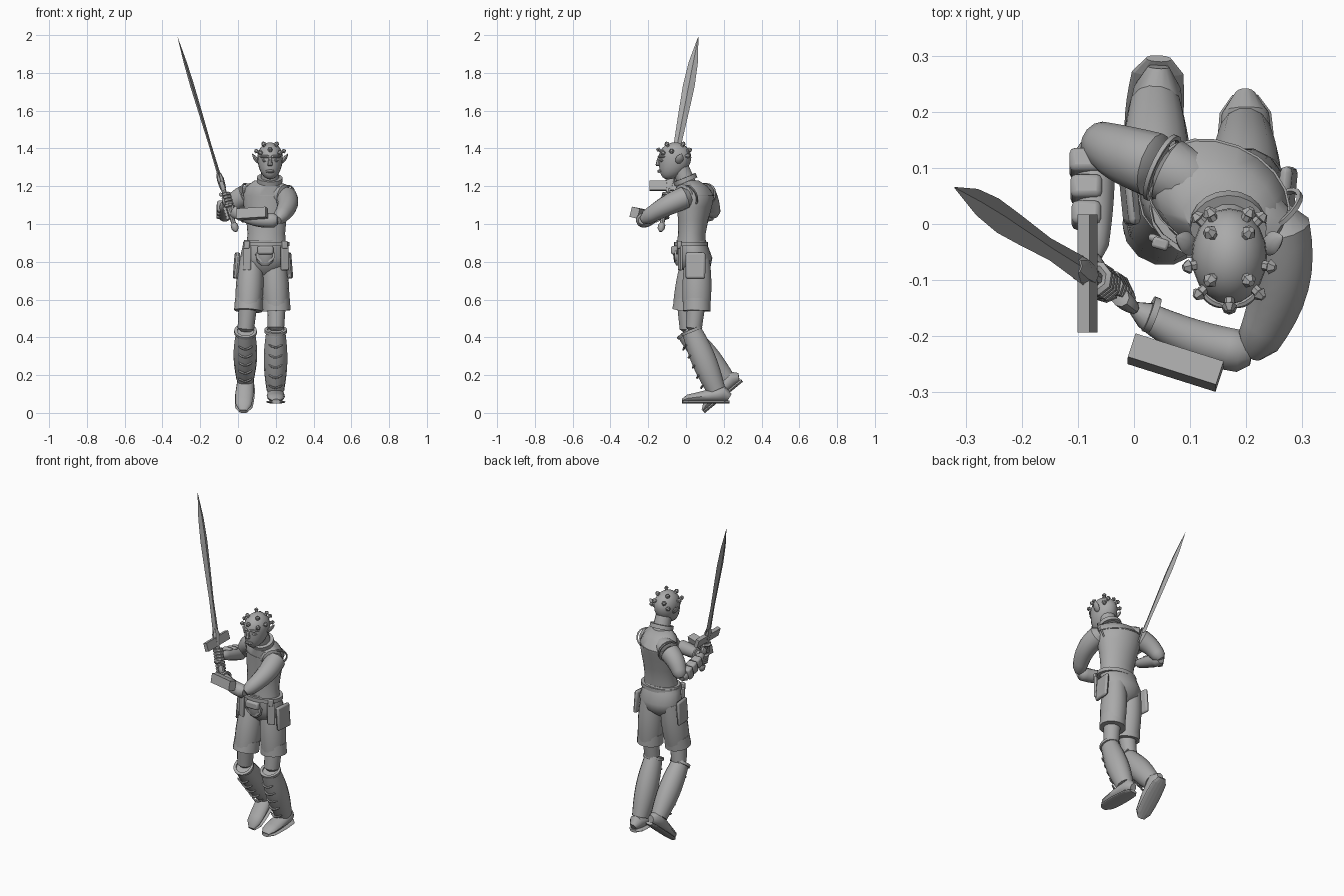
import bpy, bmesh
from math import sin, cos, pi, radians
from mathutils import Vector, Matrix

if "Cube" in bpy.data.objects:
    bpy.data.objects.remove(bpy.data.objects["Cube"])

GREY = (.4, .4, .4, 1)
clay = bpy.data.materials.new("plain_grey")
clay.use_nodes = True
clay.diffuse_color = GREY
clay.node_tree.nodes["Principled BSDF"].inputs["Base Color"].default_value = GREY

RIGHTWARD, FORWARD, UP = Vector((1, 0, 0)), Vector((0, -1, 0)), Vector((0, 0, 1))


def finish(name, bm, smooth=True, bevel=0):
    """Turn a bmesh into a named, coloured object."""
    bmesh.ops.recalc_face_normals(bm, faces=bm.faces)
    mesh = bpy.data.meshes.new(name)
    bm.to_mesh(mesh)
    bm.free()
    mesh.materials.append(clay)
    obj = bpy.data.objects.new(name, mesh)
    bpy.context.collection.objects.link(obj)
    if bevel:
        modifier = obj.modifiers.new("soft_edges", "BEVEL")
        modifier.width, modifier.segments = bevel, 2
    if smooth:
        bpy.ops.object.select_all(action="DESELECT")
        obj.select_set(True)
        bpy.context.view_layer.objects.active = obj
        bpy.ops.object.shade_smooth_by_angle(angle=radians(40))


def skin(name, loops, smooth=True):
    """Join loops of points into a capped surface."""
    bm = bmesh.new()
    loops = [[bm.verts.new(point) for point in loop] for loop in loops]
    count = len(loops[0])
    for low, high in zip(loops, loops[1:]):
        for k in range(count):
            n = (k + 1) % count
            bm.faces.new((low[k], low[n], high[n], high[k]))
    bm.faces.new(loops[0])
    bm.faces.new(loops[-1])
    finish(name, bm, smooth)


def loft(name, centres, widths, depths, side=RIGHTWARD, sides=14, smooth=True):
    """Tube of ellipses that stand square to the path."""
    loops = []
    for i, centre in enumerate(centres):
        after, before = centres[min(i + 1, len(centres) - 1)], centres[max(i - 1, 0)]
        along = (after - before).normalized()
        u = (side - along * side.dot(along)).normalized()
        v = along.cross(u)
        angles = [2 * pi * k / sides for k in range(sides)]
        loops.append([centre + u * widths[i] * cos(a) + v * depths[i] * sin(a) for a in angles])
    skin(name, loops, smooth)


def limb(name, start, end, first, last, bulge=0, bow=Vector(), side=RIGHTWARD, flat=1, sides=14, rounded=True):
    """Tapering limb that may swell and bow in the middle."""
    steps = 10
    centres, radii = [], []
    for k in range(steps + 1):
        t = k / steps
        swell = sin(pi * t)
        centres.append(start.lerp(end, t) + bow * swell)
        radius = first + (last - first) * t + bulge * swell
        radii.append(radius * (.6 if rounded and k in (0, steps) else 1))
    loft(name, centres, radii, [r * flat for r in radii], side, sides)


def stack(name, rows, depth, centre_at, yaw_at):
    """Level ellipses given as (height, half width)."""
    loops = []
    for height, width in rows:
        turn = Matrix.Rotation(radians(yaw_at(height)), 3, "Z")
        angles = [2 * pi * k / 20 for k in range(20)]
        loops.append([centre_at(height) + turn @ Vector((width * cos(a), width * depth * sin(a), 0))
                      for a in angles])
    skin(name, loops)


def box(name, centre, size, across=RIGHTWARD, up=UP, bevel=0):
    x = Vector(across).normalized()
    z = Vector(up)
    z = (z - x * z.dot(x)).normalized()
    turn = Matrix((x, z.cross(x), z)).transposed().to_4x4()
    bm = bmesh.new()
    bmesh.ops.create_cube(bm, size=1, matrix=Matrix.Translation(centre) @ turn @ Matrix.Diagonal((*size, 1)))
    finish(name, bm, bool(bevel), bevel)


def hoop(name, centre, width, depth, thick, normal=UP, yaw=0):
    """Closed band around a limb or waist."""
    turn = UP.rotation_difference(Vector(normal)).to_matrix() @ Matrix.Rotation(radians(yaw), 3, "Z")
    corners = ((1, 1), (1, -1), (-1, -1), (-1, 1))
    bm = bmesh.new()
    rows = []
    for k in range(20):
        a = 2 * pi * k / 20
        rows.append([bm.verts.new(centre + turn @ Vector(
            ((width + thick * p) * cos(a), (depth + thick * p) * sin(a), thick * q))) for p, q in corners])
    for k in range(20):
        for j in range(4):
            row, following, n = rows[k], rows[(k + 1) % 20], (j + 1) % 4
            bm.faces.new((row[j], following[j], following[n], row[n]))
    finish(name, bm)


# Torso, twisted so the right shoulder is drawn back
WAIST, CHEST = .88, 1.15


def twist(z):
    return min(1, max(0, (z - WAIST) / (CHEST - WAIST)))


def spine(z):
    return Vector((.15, .025 + .025 * twist(z) - max(0, z - CHEST) * .4, z))


def chest_yaw(z):
    return -22 * twist(z)


stack("torso", [(WAIST, .105), (.95, .1), (1.02, .108), (1.09, .122), (CHEST, .13), (1.2, .11), (1.23, .065)],
      .73, spine, chest_yaw)
hoop("back_seam", spine(CHEST), .13, .094, .003, yaw=chest_yaw(CHEST))
neck_base, neck_top = Vector((.167, .01, 1.2)), Vector((.17, -.03, 1.3))
limb("neck", neck_base, neck_top, .05, .045, rounded=False)
hoop("collar", neck_base.lerp(neck_top, .35), .056, .052, .012, normal=neck_top - neck_base)

# Head: an egg whose lower half narrows forward into the jaw
skull, reach = Vector((.17, -.058, 1.352)), Vector((.067, .086, .08))
bm = bmesh.new()
bmesh.ops.create_uvsphere(bm, u_segments=20, v_segments=14, radius=1)
for vert in bm.verts:
    low = min(0, vert.co.z) ** 2
    vert.co *= reach
    if low:
        vert.co.z *= 1.45
        vert.co.y -= .035 * low
finish("head", bm)


bpy.data.objects["head"].location = skull


def on_face(x, y, z):
    return skull + Vector((x, y, z))


limb("nose", on_face(0, -.086, 0), on_face(0, -.09, -.045), .007, .015, sides=8)
limb("lips", on_face(-.025, -.075, -.073), on_face(.025, -.075, -.073), .004, .004, .005, FORWARD * .01, UP, sides=8)
for s, label in ((-1, "right"), (1, "left")):
    limb(label + "_brow", on_face(s * .006, -.086, .005), on_face(s * .055, -.055, .005), .006, .005, .003,
         FORWARD * .008, UP, sides=8)
    limb(label + "_eye", on_face(s * .018, -.079, -.016), on_face(s * .045, -.066, -.016), .003, .003, .005,
         side=UP, sides=8)
    limb(label + "_ear", on_face(s * .06, .015, -.03), on_face(s * .095, .035, .02), .012, .003, .013,
         side=FORWARD, flat=.5, sides=8)

# Studs standing out from the skull, mirrored about the crown
half = [(.45, .45, .8), (.45, -.45, .8), (.5, .9, .5), (1, -.2, .4), (.7, -.7, .3), (.7, .7, .1)]
for i, aim in enumerate(half + [(-a, b, c) for a, b, c in half] + [(0, -1, .5)]):
    aim = Vector(aim).normalized()
    root = skull + aim * reach
    radii = [.009, .009, .014, .006]
    loft(f"stud_{i}", [root + aim * rise for rise in (-.006, .009, .012, .023)], radii, radii,
         Vector((.3, .9, .2)), sides=6, smooth=False)

# Left arm, folded across the front
shoulder, elbow, wrist = Vector((.25, .02, 1.15)), Vector((.21, -.23, 1.02)), Vector((0, -.15, 1.045))
left_wrist = wrist
limb("left_shoulder", spine(CHEST), shoulder + FORWARD * .04, .05, .055, .01, UP * .01)
limb("left_upper_arm", shoulder, elbow, .06, .035, .006, Vector((.03, 0, .01)), UP)
limb("left_forearm", elbow, wrist, .038, .021, .007, Vector((0, -.015, -.01)), UP)
hoop("left_wrist_cuff", elbow.lerp(wrist, .85), .027, .027, .006, normal=wrist - elbow)
hoop("left_sleeve_seam", shoulder, .055, .058, .004, normal=(.55, -.65, -.35))
box("left_arm_guard", elbow.lerp(wrist, .6) + Vector((-.01, -.065, .02)), (.165, .045, .055),
    (.95, -.3, .06), (0, .25, 1))

# Right arm, elbow drawn back
shoulder, elbow, wrist = Vector((.05, .1, 1.155)), Vector((-.07, .15, 1.04)), Vector((-.07, -.06, 1.105))
right_wrist = wrist
limb("right_shoulder", spine(CHEST), shoulder, .05, .06, bow=UP * .01)
limb("right_upper_arm", shoulder, elbow, .06, .035, .004, Vector((-.01, 0, .015)), FORWARD)
limb("right_forearm", elbow, wrist, .036, .022, .005)
hoop("right_sleeve_seam", shoulder, .06, .06, .004, normal=(-.85, .4, -.25))
for k in range(3):
    box(f"right_bracer_{k}", elbow.lerp(wrist, .2 + k * .22) + Vector((-.015, 0, .01)),
        (.06 - k * .004, .043, .07 - k * .005), up=UP - FORWARD * .3, bevel=.01)

# Sword
tip, pommel = Vector((-.32, .065, 1.99)), Vector((-.01, -.135, .96))
axis = (tip - pommel).normalized()


def sword_part(name, rows, thinness, sides):
    widths = [width for place, width in rows]
    loft(name, [pommel.lerp(tip, place) for place, width in rows], widths, [w * thinness for w in widths],
         FORWARD, sides, sides > 4)


sword_part("blade", [(.24, .026), (.45, .02), (.62, .027), (.75, .031), (.87, .024), (1, .001)], .35, 4)
sword_part("blade_collar", [(.22, .02), (.27, .024), (.3, .014)], .8, 8)
sword_part("hilt", [(.02, .012), (.12, .014), (.24, .012)], 1, 8)
sword_part("pommel", [(0, .008), (.015, .019), (.035, .019), (.045, .01)], 1, 8)
box("cross_guard", pommel.lerp(tip, .235), (.21, .022, .05), FORWARD, axis)

# Hands, with fingers curled around the hilt
for label, place, wrist, way in (("left", .1, left_wrist, 1), ("right", .165, right_wrist, -1)):
    grip = pommel.lerp(tip, place)
    away = wrist - grip
    away = (away - axis * away.dot(axis)).normalized()
    turn = axis.cross(away) * way
    limb(label + "_palm", wrist, grip + away * .018, .021, .034, .004, side=axis, flat=.5, sides=10)
    for finger in range(5):
        thumb = finger == 4
        angles = [.8 * k for k in range(3 if thumb else 6)]
        base = grip + axis * (.034 if thumb else (finger - 1.5) * .017)
        curl = [base + (away * cos(a) + turn * sin(-a if thumb else a)) * .023 for a in angles]
        radii = [.01] * len(curl)
        loft(label + ("_thumb" if thumb else f"_finger_{finger}"), curl, radii, radii, axis, 6)

# Shorts, belt and pouches
stack("shorts_seat", [(.73, .05), (.77, .11), (.82, .13), (WAIST, .116), (.915, .108)], .72,
      lambda z: Vector((.14, .05 - max(0, z - .8) * .2, z)), lambda z: 0)
hoop("belt", spine(.895), .112, .08, .011)
box("belt_buckle_pouch", (.145, -.062, .862), (.085, .035, .045), bevel=.01)
hoop("pouch_strap", Vector((.145, -.055, .835)), .045, .035, .006, normal=FORWARD)
stack("front_pouch", [(.78, .02), (.8, .042), (.84, .052)], .55, lambda z: Vector((.143, -.04, z)), lambda z: 0)
for s, label in ((-1, "right"), (1, "left")):
    box(label + "_pocket", (.132 + s * .14, .05, .78), (.022, .105, .14), (1, -s * .1, s * .08), bevel=.012)
    box(label + "_hip_flap", (.147 + s * .1, -.03, .82), (.045, .014, .13), (1, s * .4, 0), bevel=.006)
    box(label + "_belt_loop", (.147 + s * .1, -.035, .89), (.03, .02, .04), (1, s * .3, 0), bevel=.005)

# Legs: the left one stands, the right one trails with its toe down
legs = {"left": [(.19, .06, .82), (.204, .056, .54), (.2, .03, .435), (.198, .16, .12), (.198, .23, .05), (.202, -.02, .05)],
        "right": [(.07, .045, .82), (.054, 0, .54), (.04, 0, .43), (.038, .21, .18), (.044, .3, .165), (.028, .1, 0)]}
for label, joints in legs.items():
    hip, hem, knee, ankle, heel, toe = map(Vector, joints)
    limb(label + "_shorts_leg", hip, hem, .062, .067, .008, flat=1.08, rounded=False)
    limb(label + "_shorts_cuff", hip.lerp(hem, .77), hem, .073, .075, rounded=False)
    limb(label + "_knee", hem + UP * .05, knee + FORWARD * -.01, .05, .043)
    limb(label + "_greave", knee, ankle, .05, .047, .014, flat=1.08, rounded=False)
    down = (ankle - knee).normalized()
    hoop(label + "_greave_cuff", knee, .052, .05, .008, normal=-down)
    front = (FORWARD - down * FORWARD.dot(down)).normalized()
    for k in range(5):
        spot = knee.lerp(ankle, .17 + k * .17) + front * .055
        limb(f"{label}_lace_{k}", spot - RIGHTWARD * .036, spot + RIGHTWARD * .036, .006, .006,
             bow=front * .01 - UP * .01, side=down, sides=6)

    # Shoe: tall at the heel, low at the toe, on a flat sole
    lift = (heel - toe).cross(RIGHTWARD).normalized()
    lift *= 1 if lift.z > 0 else -1
    places = [k / 8 for k in range(9)]
    ends = [.5 if t in (0, 1) else 1 for t in places]
    widths = [(.038 + .01 * sin(pi * t)) * e for t, e in zip(places, ends)]
    heights = [(.046 - .03 * t) * e for t, e in zip(places, ends)]
    treads = [heel.lerp(toe, t) + lift * .008 for t in places]
    loft(label + "_sole", treads, [w + .004 for w in widths], [.009] * 9, smooth=False)
    loft(label + "_shoe", [p + lift * h for p, h in zip(treads, heights)], widths, heights)
